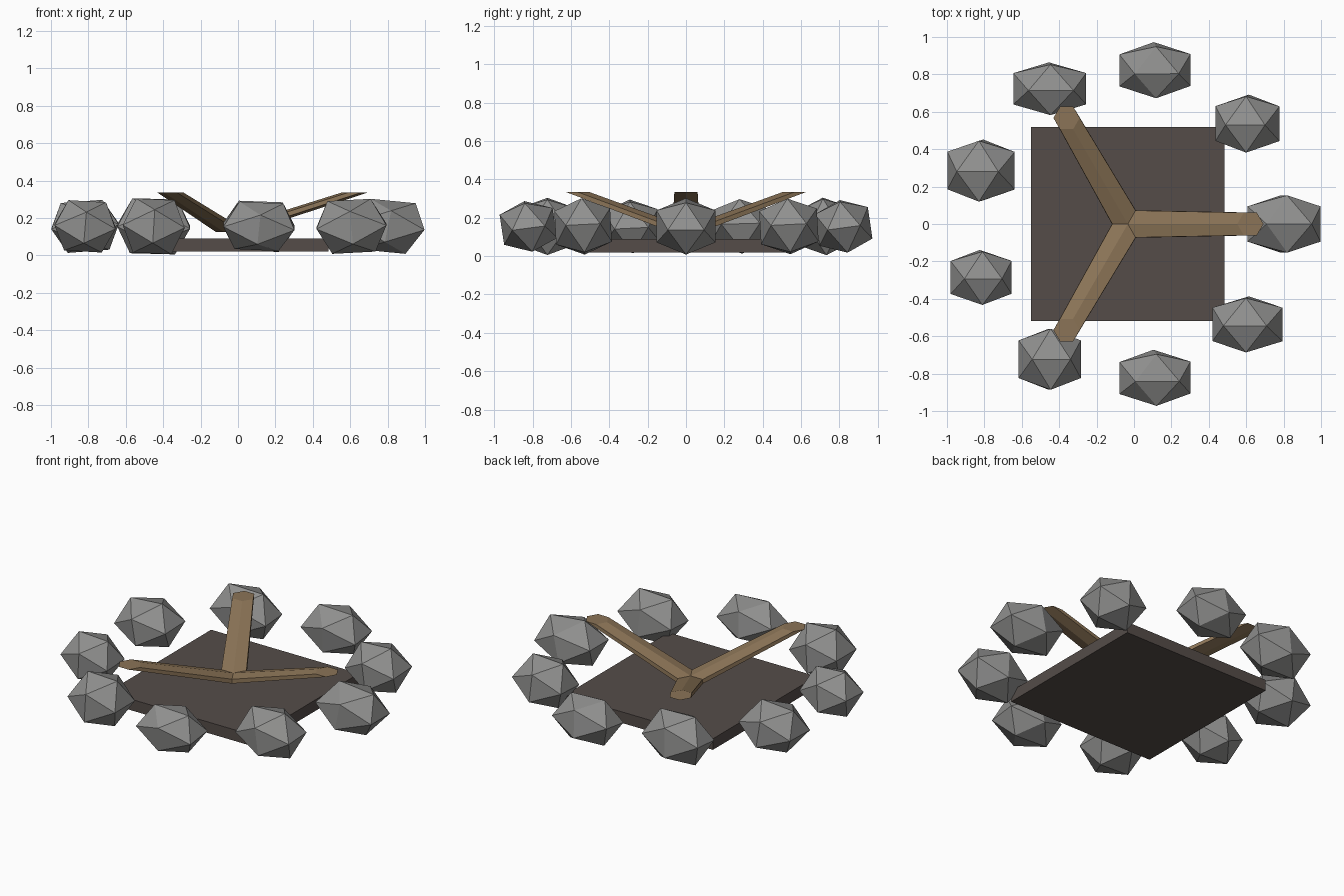
import bpy, bmesh, math
from mathutils import Matrix, Vector

if "Cube" in bpy.data.objects:
    bpy.data.objects.remove(bpy.data.objects["Cube"], do_unlink=True)

CENTRE = Vector((-0.033, 0, 0))


def material(name, rgb):
    m = bpy.data.materials.new(name)
    m.use_nodes = True
    m.diffuse_color = (*rgb, 1)
    bsdf = m.node_tree.nodes["Principled BSDF"]
    bsdf.inputs["Base Color"].default_value = (*rgb, 1)
    bsdf.inputs["Roughness"].default_value = 0.9
    return m


STONE = material("grey stone", (0.28, 0.28, 0.275))
WOOD = material("brown wood", (0.26, 0.175, 0.095))
ASH = material("dark ash", (0.09, 0.073, 0.066))


def finish(name, bm, mat):
    bmesh.ops.recalc_face_normals(bm, faces=bm.faces)
    mesh = bpy.data.meshes.new(name)
    bm.to_mesh(mesh)
    bm.free()
    mesh.materials.append(mat)
    obj = bpy.data.objects.new(name, mesh)
    bpy.context.collection.objects.link(obj)
    return obj


def stone(name, middle, half, tilt_x, tilt_y):
    """Icosahedron lying with an edge on top, tilted, fitted to a box."""
    bm = bmesh.new()
    bmesh.ops.create_icosphere(bm, subdivisions=1, radius=1)
    turn = (Matrix.Rotation(math.radians(tilt_x), 3, 'X')
            @ Matrix.Rotation(math.radians(tilt_y - 31.72), 3, 'Y'))
    bmesh.ops.rotate(bm, matrix=turn, verts=bm.verts)
    reach = [max(v.co[i] for v in bm.verts) for i in range(3)]
    for v in bm.verts:
        v.co = [middle[i] + v.co[i] * half[i] / reach[i] for i in range(3)]
    finish(name, bm, STONE)


def log(name, angle):
    """Leaning six-sided log with level ends."""
    bm = bmesh.new()
    spin = Matrix.Rotation(angle, 3, 'Z')
    rings = []
    for out, z, radius in ((0, 0.125, 0.085), (0.655, 0.335, 0.07)):
        ring = []
        for k in range(6):
            a = k * math.tau / 6
            p = Vector((out + radius * math.cos(a), radius * math.sin(a), z))
            ring.append(bm.verts.new(CENTRE + spin @ p))
        rings.append(ring)
        bm.faces.new(ring)
    low, high = rings
    for k in range(6):
        n = (k + 1) % 6
        bm.faces.new((low[k], low[n], high[n], high[k]))
    finish(name, bm, WOOD)


# Square ash bed
bm = bmesh.new()
bmesh.ops.create_cube(bm, size=1)
bmesh.ops.scale(bm, vec=(1.035, 1.035, 0.07), verts=bm.verts)
bmesh.ops.translate(bm, vec=CENTRE + Vector((0, 0, 0.055)), verts=bm.verts)
finish("ash_bed", bm, ASH)

# Three logs meeting in the middle
for i in range(3):
    log(f"log_{i + 1}", i * math.tau / 3)

# Ring of nine stones: half sizes x, y, z and tilts about x and y
STONES = [
    (0.195, 0.153, 0.147, 0, 8),
    (0.171, 0.155, 0.145, 3, -4),
    (0.190, 0.150, 0.137, 8, 3),
    (0.195, 0.141, 0.150, 4, 2),
    (0.180, 0.166, 0.142, 2, -6),
    (0.163, 0.147, 0.140, 3, 4),
    (0.166, 0.163, 0.149, 0, 3),
    (0.190, 0.150, 0.132, 8, 4),
    (0.187, 0.150, 0.147, 3, -4),
]
for i, (hx, hy, hz, tx, ty) in enumerate(STONES):
    a = i * math.tau / 9
    middle = CENTRE + Vector((0.835 * math.cos(a), 0.835 * math.sin(a), 0.155))
    stone(f"stone_{i + 1}", middle, (hx, hy, hz), tx, ty)
